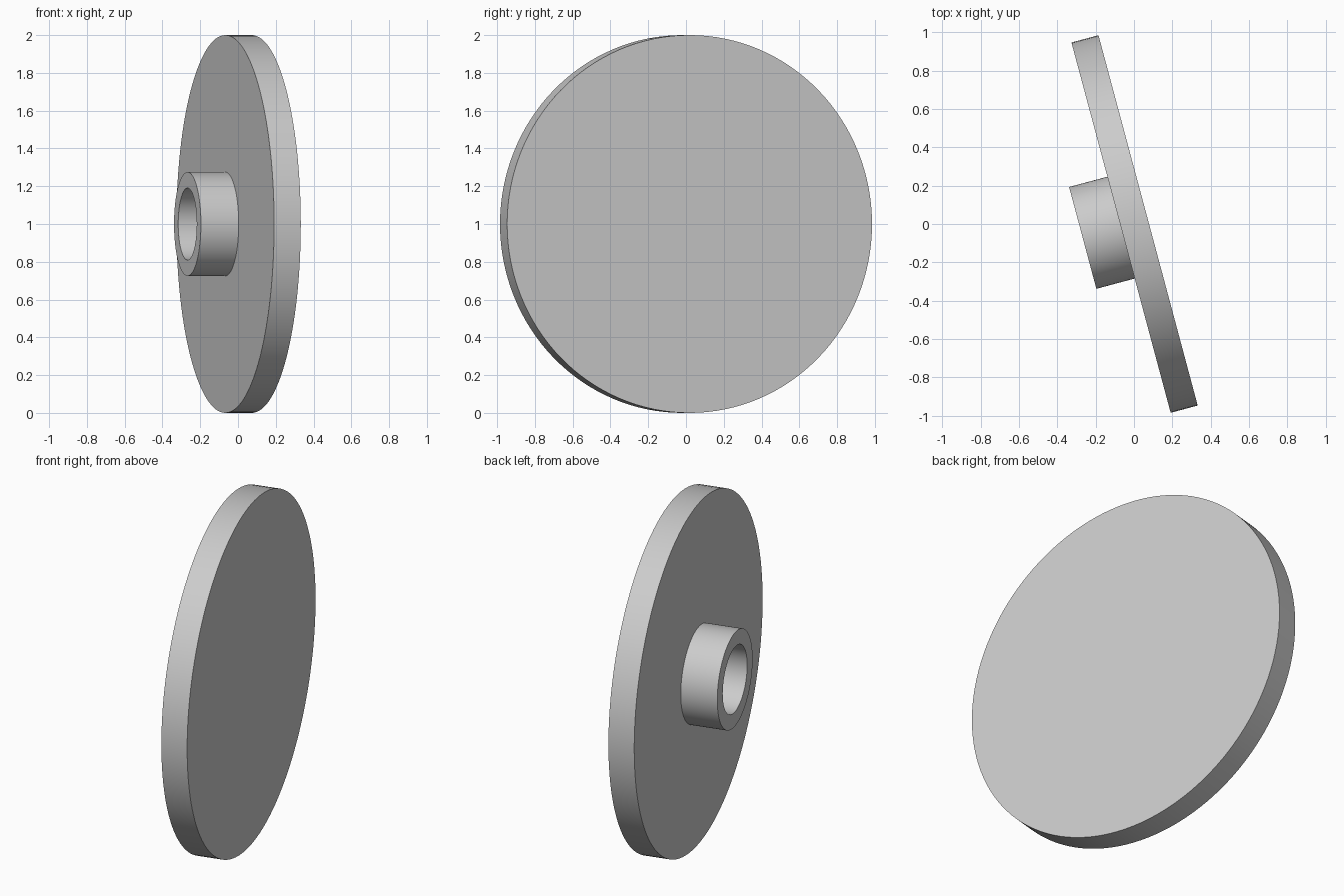
import bpy, bmesh, math
from mathutils import Matrix, Vector

cube = bpy.data.objects.get("Cube")
if cube:
    bpy.data.objects.remove(cube, do_unlink=True)

SEGMENTS = 128
DISC_R, DISC_HALF = 1.0, 0.073
HUB_R, BORE_R, HUB_END = 0.275, 0.19, 0.28

# One plain grey for the whole model
grey = bpy.data.materials.new("light_grey")
colour = (0.6, 0.6, 0.6, 1)
grey.use_nodes = True
grey.diffuse_color = colour
grey.node_tree.nodes["Principled BSDF"].inputs["Base Color"].default_value = colour

# Local +z becomes the shaft axis, turned towards -x and a little to the front
axis = Vector((-math.cos(math.radians(15)), -math.sin(math.radians(15)), 0))
placement = Matrix.Translation((0.003, 0, 1)) @ axis.to_track_quat('Z', 'Y').to_matrix().to_4x4()


def lathe(name, profile, cap=False):
    """Turn a (radius, height) profile about the axis; cap closes its ends."""
    bm = bmesh.new()
    rings = []
    for r, h in profile:
        rings.append([bm.verts.new((r * math.cos(a), r * math.sin(a), h))
                      for a in (math.tau * i / SEGMENTS for i in range(SEGMENTS))])
    for low, high in zip(rings, rings[1:]):
        for i in range(SEGMENTS):
            j = (i + 1) % SEGMENTS
            bm.faces.new((low[i], low[j], high[j], high[i]))
    if cap:
        bm.faces.new(rings[0][::-1])
        bm.faces.new(rings[-1])
    mesh = bpy.data.meshes.new(name)
    bm.to_mesh(mesh)
    bm.free()
    mesh.materials.append(grey)
    obj = bpy.data.objects.new(name, mesh)
    bpy.context.collection.objects.link(obj)
    obj.matrix_world = placement
    bpy.ops.object.select_all(action='DESELECT')
    obj.select_set(True)
    bpy.context.view_layer.objects.active = obj
    bpy.ops.object.shade_smooth_by_angle(angle=math.radians(30))
    return obj


# Wide flat disc
lathe("disc", [(DISC_R, -DISC_HALF), (DISC_R, DISC_HALF)], cap=True)

# Hollow hub standing on one face, its bore ending at the disc
lathe("hub", [(HUB_R, DISC_HALF), (HUB_R, HUB_END),
              (BORE_R, HUB_END), (BORE_R, DISC_HALF)])
